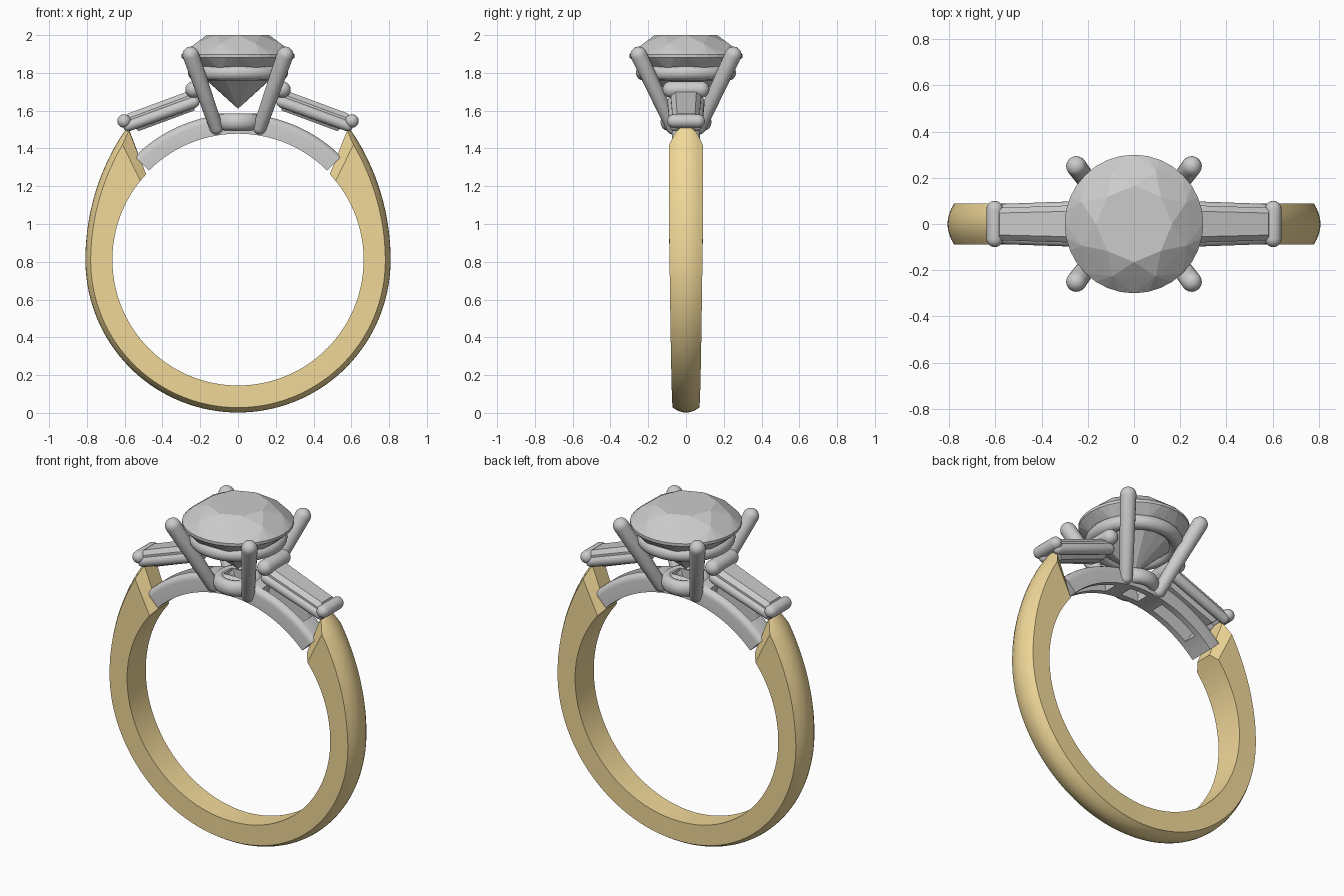
import bpy, bmesh
from math import sin, cos, pi, radians, degrees
from mathutils import Vector, Matrix

if "Cube" in bpy.data.objects:
    bpy.data.objects.remove(bpy.data.objects["Cube"])

CZ, RI = 0.81, 0.665          # finger hole centre height and radius

gold = bpy.data.materials.new("gold")
gold.diffuse_color = (0.88, 0.69, 0.32, 1)
gold.use_nodes = True
gold.node_tree.nodes["Principled BSDF"].inputs["Base Color"].default_value = gold.diffuse_color


def finish(bm, name, smooth=True, mat=None):
    bmesh.ops.recalc_face_normals(bm, faces=bm.faces)
    me = bpy.data.meshes.new(name)
    bm.to_mesh(me)
    bm.free()
    ob = bpy.data.objects.new(name, me)
    bpy.context.collection.objects.link(ob)
    if mat:
        me.materials.append(mat)
    if smooth:
        bpy.ops.object.select_all(action='DESELECT')
        ob.select_set(True)
        bpy.context.view_layer.objects.active = ob
        bpy.ops.object.shade_smooth_by_angle(angle=radians(32))
    return ob


def skin(sections, closed=False, caps=True, bm=None):
    """Bridge a row of equal-length closed outlines."""
    bm = bm or bmesh.new()
    rows = [[bm.verts.new(p) for p in s] for s in sections]
    n = len(rows[0])
    for a, b in zip(rows, rows[1:] + (rows[:1] if closed else [])):
        for i in range(n):
            j = (i + 1) % n
            bm.faces.new((a[i], a[j], b[j], b[i]))
    if caps and not closed:
        bm.faces.new(rows[0])
        bm.faces.new(rows[-1])
    return bm


def capsule(bm, a, b, ra, rb, seg=20):
    """Round-ended tapered rod."""
    a, b = Vector(a), Vector(b)
    d = (b - a).normalized()
    q = d.to_track_quat('Z', 'Y')
    rows = []
    for c, r, lo in ((a, ra, -85), (b, rb, 0)):
        for k in range(6):
            t = radians(lo + 17 * k)
            rows.append([c + d * r * sin(t) + q @ Vector(
                (r * cos(t) * cos(2 * pi * i / seg), r * cos(t) * sin(2 * pi * i / seg), 0))
                for i in range(seg)])
    skin(rows, bm=bm)


def band_ring(name, outline, z, seg=64):
    """Turn an (r, z) outline round the vertical axis."""
    rows = [[(r * cos(t), r * sin(t), z + h) for r, h in outline]
            for t in (2 * pi * i / seg for i in range(seg))]
    return finish(skin(rows, closed=True), name)


# Gold shank: open hoop, thicker towards the shoulders, chamfered pointed ends
def outer_r(elev):
    return 0.808 + 0.107 * (max(elev, 0) / 50) ** 2


def shank_section(th, side, shear, w, crown):
    R = outer_r(th - 90 + shear)
    pts = [(-w, RI), (w, RI)]
    pts += [(w * k / 4, R - crown * (k / 4) ** 2) for k in range(4, -5, -1)]
    out = []
    for y, r in pts:
        t = radians(th + shear * (r - RI) / (R - RI))
        out.append((side * r * sin(t), y, CZ - r * cos(t)))
    return out


N = 48
stations = []
for i in range(-N, N + 1):
    u = abs(i) / N
    stations.append(shank_section(129 * u, 1 if i >= 0 else -1, 7 * u ** 8,
                                  0.07 + 0.019 * min(1, u * 1.3), 0.026 + 0.009 * u ** 4))
tips = [shank_section(133, s, 7.5, 0.05, 0.02) for s in (-1, 1)]
finish(skin([tips[0]] + stations + [tips[1]]), "shank", mat=gold)

# Under-bridge arch with rounded upper edges and three openings
arch_profile = [(-0.075, RI + .003), (0.075, RI + .003)]
for cy, a0 in ((0.04, 0), (-0.04, 90)):
    arch_profile += [(cy + 0.035 * cos(radians(a0 + k * 18)),
                      0.738 + 0.035 * sin(radians(a0 + k * 18))) for k in range(6)]
rows = []
for i in range(41):
    t = radians(-45 + 90 * i / 40)
    rows.append([(r * sin(t), y, CZ + r * cos(t)) for y, r in arch_profile])
arch = finish(skin(rows), "bridge_arch", smooth=False)

rows_for = lambda a0, a1: [[(r * sin(radians(t)), y, CZ + r * cos(radians(t)))
                            for y, r in ((-.04, .6), (.04, .6), (.04, .85), (-.04, .85))]
                           for t in (a0 + (a1 - a0) * k / 8 for k in range(9))]
bm = bmesh.new()
for a0, a1 in ((-36, -14), (-5, 5), (14, 36)):
    skin(rows_for(a0, a1), bm=bm)
cutter = finish(bm, "slot_cutter", smooth=False)
cutter.hide_render = True
mod = arch.modifiers.new("slots", 'BOOLEAN')
mod.operation, mod.object = 'DIFFERENCE', cutter
bpy.ops.object.select_all(action='DESELECT')
arch.select_set(True)
bpy.context.view_layer.objects.active = arch
bpy.ops.object.modifier_apply(modifier=mod.name)
bpy.data.objects.remove(cutter)
bpy.ops.object.shade_smooth_by_angle(angle=radians(32))

# Head: base collar, seat ring and four splayed claws
circle = [(0.1 + 0.035 * cos(t), 0.045 * sin(t)) for t in (2 * pi * k / 16 for k in range(16))]
band_ring("base_collar", circle, 1.54)
seat = [(0.225 + 0.04 * cos(t), 0.04 * sin(t)) for t in (2 * pi * k / 16 for k in range(16))]
band_ring("seat_ring", seat, 1.80)
for sx in (-1, 1):
    for sy in (-1, 1):
        bm = bmesh.new()
        capsule(bm, (sx * 0.115, sy * 0.07, 1.51), (sx * 0.25, sy * 0.25, 1.895), 0.036, 0.044)
        finish(bm, "claw")

# Round brilliant centre stone: faceted hull of table, crown, girdle and culet
bm = bmesh.new()
for n, r, z, off in ((8, 0.165, 2.0, 0), (8, 0.245, 1.955, 0.5),
                     (32, 0.30, 1.898, 0), (32, 0.30, 1.882, 0), (8, 0.24, 1.815, 0.5)):
    for i in range(n):
        t = 2 * pi * (i + off) / n
        bm.verts.new((r * cos(t), r * sin(t), z))
bm.verts.new((0, 0, 1.61))
bmesh.ops.convex_hull(bm, input=bm.verts)
bmesh.ops.dissolve_limit(bm, angle_limit=radians(1), verts=bm.verts, edges=bm.edges)
finish(bm, "centre_stone", smooth=False)

# Tapered baguette side stones with rails and end bars
A, B = Vector((0.22, 0, 1.685)), Vector((0.59, 0, 1.548))
d = (B - A).normalized()
up = Vector((-d.z, 0, d.x))
for s, side in ((1, "right"), (-1, "left")):
    flip = Matrix.Diagonal((s, 1, 1, 1))

    # stepped stone: keel, girdle, table
    bm = bmesh.new()
    for c, w, inset in ((A, 0.082, 1), (B, 0.07, -1)):
        for k, h, e in ((0.35, -0.075, 0.04), (1, -0.005, 0), (1, 0.008, 0), (0.68, 0.032, 0.02)):
            for y in (-w * k, w * k):
                p = c + d * e * inset + up * h
                bm.verts.new((p.x, y, p.z))
    bmesh.ops.convex_hull(bm, input=bm.verts)
    bmesh.ops.dissolve_limit(bm, angle_limit=radians(1), verts=bm.verts, edges=bm.edges)
    bm.transform(flip)
    finish(bm, side + "_baguette_stone", smooth=False)

    bm = bmesh.new()
    for y in (-1, 1):
        capsule(bm, (0.235, y * 0.068, 1.645), (0.58, y * 0.058, 1.52), 0.031, 0.029)
    bm.transform(flip)
    finish(bm, side + "_baguette_rails")

    bm = bmesh.new()
    capsule(bm, (0.235, -0.08, 1.712), (0.235, 0.08, 1.712), 0.044, 0.044)
    capsule(bm, (0.603, -0.064, 1.545), (0.603, 0.064, 1.545), 0.036, 0.036)
    bm.transform(flip)
    finish(bm, side + "_end_bars")
